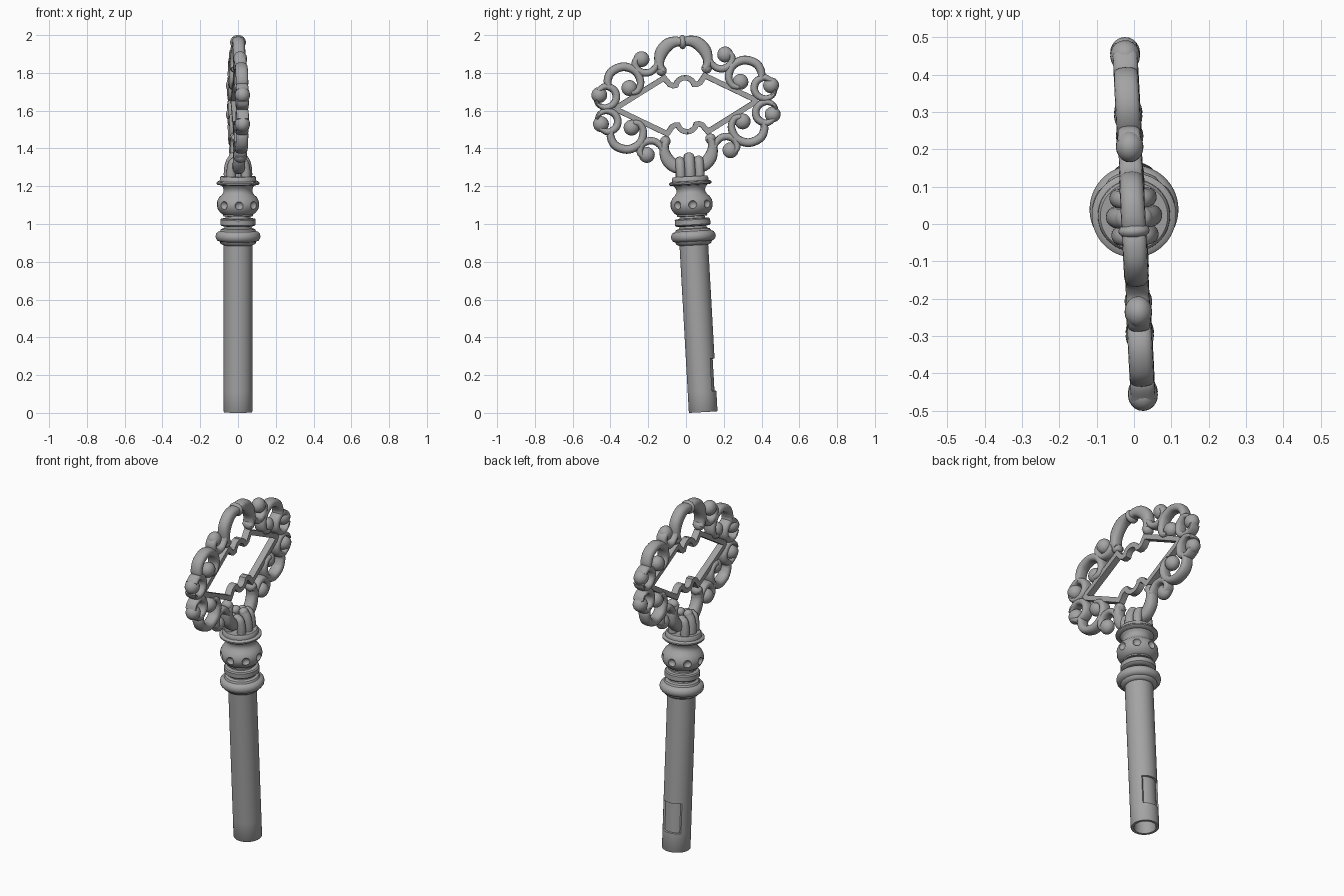
import bpy, bmesh, math
from math import sin, cos, pi, radians
from mathutils import Vector, Matrix

if "Cube" in bpy.data.objects:
    bpy.data.objects.remove(bpy.data.objects["Cube"])

# whole key leans about x and is twisted slightly about its own axis
POSE = (Matrix.Translation((0, 0.091, 0.004)) @ Matrix.Rotation(radians(3.2), 4, 'X')
        @ Matrix.Rotation(radians(3), 4, 'Z'))
C = 1.63  # height of the bow centre along the key axis

# dark grey metal
metal = bpy.data.materials.new("dark_metal")
metal.diffuse_color = (0.37, 0.37, 0.37, 1)
metal.use_nodes = True
metal.node_tree.nodes["Principled BSDF"].inputs["Base Color"].default_value = metal.diffuse_color


def finish(name, bm):
    bmesh.ops.remove_doubles(bm, verts=bm.verts, dist=1e-5)
    bmesh.ops.recalc_face_normals(bm, faces=bm.faces)
    me = bpy.data.meshes.new(name)
    bm.to_mesh(me)
    bm.free()
    me.materials.append(metal)
    ob = bpy.data.objects.new(name, me)
    bpy.context.collection.objects.link(ob)
    return ob


def skin(bm, rings, caps=True):
    rows = [[bm.verts.new(p) for p in ring] for ring in rings]
    n = len(rows[0])
    for a, b in zip(rows, rows[1:]):
        for i in range(n):
            j = (i + 1) % n
            bm.faces.new((a[i], a[j], b[j], b[i]))
    if caps:
        bm.faces.new(rows[0])
        bm.faces.new(rows[-1])


def lathe(name, profile, n=64, radius=lambda r, z, a: r):
    bm = bmesh.new()
    rings = []
    for r, z in profile:
        ring = []
        for i in range(n):
            a = 2 * pi * i / n
            k = radius(r, z, a)
            ring.append((k * cos(a), k * sin(a), z))
        rings.append(ring)
    skin(bm, rings, caps=False)
    return finish(name, bm)


def smooth(pts, sub=7):
    """Catmull-Rom through (s, q, radius) points."""
    v = [Vector(p) for p in pts]
    v = [2 * v[0] - v[1]] + v + [2 * v[-1] - v[-2]]
    out = []
    for i in range(1, len(v) - 2):
        a, b, c, d = v[i - 1:i + 3]
        for k in range(sub):
            t = k / sub
            out.append(0.5 * (2 * b + (c - a) * t + (2 * a - 5 * b + 4 * c - d) * t * t
                              + (3 * b - a - 3 * c + d) * t ** 3))
    return out + [v[-2]]


def sweep(bm, path, section, place):
    """Planar sweep; section gives (in-plane factor of radius, thickness)."""
    rings = []
    for i, p in enumerate(path):
        d0 = (p - path[max(i - 1, 0)]).xy
        d1 = (path[min(i + 1, len(path) - 1)] - p).xy
        d0 = d0.normalized() if d0.length else d1.normalized()
        d1 = d1.normalized() if d1.length else d0
        t = (d0 + d1).normalized()
        miter = 1 / max(t.dot(d1), 0.6)
        rings.append([place(p.x - t.y * a * p.z * miter, p.y + t.x * a * p.z * miter, b)
                      for a, b in section])
    skin(bm, rings)


def oval(thick, n=16, e=1.0):
    """Oval section, squarer as e drops below 1."""
    f = lambda v: math.copysign(abs(v) ** e, v)
    return [(f(cos(2 * pi * i / n)), thick * f(sin(2 * pi * i / n))) for i in range(n)]


def ball(bm, pos, size):
    m = Matrix.Translation(pos) @ Matrix.Diagonal((*size, 1))
    bmesh.ops.create_uvsphere(bm, u_segments=20, v_segments=12, radius=1, matrix=m)


QUADS = [(su, sq) for su in (1, -1) for sq in (1, -1)]


def bow_part(name, path, section, balls=()):
    """One bow member repeated in all four quarters."""
    bm = bmesh.new()
    for su, sq in QUADS:
        sweep(bm, path, section, lambda s, q, t: (t, su * s, C + sq * q))
        for s, q, r, rx in balls:
            ball(bm, (0, su * s, C + sq * q), (rx, r, r))
    return finish(name, bm)


# hollow shaft with a shallow recess on the back
def recess(r, z, a):
    inside = abs(a - pi / 2) < radians(46) and 0.11 < z < 0.28 and r > 0.07
    return 0.066 if inside else r


lathe("shaft", [(0, 0.4), (0.057, 0.4), (0.057, 0.006), (0.06, 0), (0.074, 0), (0.076, 0.003),
                (0.076, 0.109), (0.076, 0.111), (0.076, 0.279), (0.076, 0.281),
                (0.076, 0.9), (0, 0.9)], 96, recess)

# turned collar rings
lathe("collar", [(0, 0.885), (0.078, 0.885), (0.092, 0.893), (0.097, 0.905), (0.108, 0.909),
                 (0.116, 0.919), (0.119, 0.932), (0.116, 0.945), (0.108, 0.955), (0.095, 0.96),
                 (0.09, 0.97), (0.075, 0.975), (0.07, 0.985), (0.088, 0.988), (0.094, 0.994),
                 (0.094, 1.02), (0.088, 1.026), (0.068, 1.028), (0.066, 1.038),
                 (0.08, 1.04), (0.08, 1.052), (0, 1.052)])

# bulb with flared neck and flange
bulb = lathe("bulb", [(0, 1.045), (0.075, 1.045), (0.092, 1.056), (0.105, 1.073), (0.112, 1.09),
                      (0.113, 1.105), (0.109, 1.122), (0.099, 1.14), (0.085, 1.153),
                      (0.077, 1.166), (0.076, 1.178), (0.08, 1.192), (0.09, 1.203),
                      (0.108, 1.206), (0.113, 1.211), (0.113, 1.218), (0.108, 1.223),
                      (0.097, 1.225), (0.096, 1.243), (0.09, 1.25), (0, 1.25)])

# ring of dimples cut into the bulb
bm = bmesh.new()
for i in range(8):
    a = i * pi / 4
    ball(bm, (0.117 * cos(a), 0.117 * sin(a), 1.1), (0.023,) * 3)
cutter = finish("dimple_cutter", bm)
cutter.hide_render = True
mod = bulb.modifiers.new("dimples", 'BOOLEAN')
mod.operation, mod.object, mod.solver = 'DIFFERENCE', cutter, 'EXACT'
bpy.context.view_layer.objects.active = bulb
bulb.select_set(True)
bpy.ops.object.modifier_apply(modifier=mod.name)
bpy.data.objects.remove(cutter)

# rounded lobes clasping the foot of the bow
bm = bmesh.new()
for side in (1, -1):
    for u, x, top, r in ((0, 0.047, 1.352, 0.028), (0.05, 0.038, 1.335, 0.025),
                         (-0.05, 0.038, 1.335, 0.025)):
        path = smooth([(x, 1.23, r), (x, 1.28, r), (x - 0.008, 1.32, r), (x - 0.022, top, r * 0.85)])
        sweep(bm, path, oval(r), lambda s, q, t: (side * s, u + t, q))
        ball(bm, (side * (x - 0.022), u, top), (r * 0.9, r, r * 0.9))
finish("foot_lobes", bm)

# large C scrolls
bow_part("large_scroll",
         smooth([(0.285, 0.078, 0.016), (0.25, 0.09, 0.018), (0.234, 0.135, 0.02),
                 (0.258, 0.193, 0.022), (0.32, 0.219, 0.023), (0.383, 0.197, 0.023),
                 (0.408, 0.15, 0.021), (0.402, 0.11, 0.016)]),
         oval(0.033, e=0.8), [(0.295, 0.105, 0.042, 0.038)])

# small end scrolls
bow_part("end_scroll",
         smooth([(0.462, 0.10, 0.015), (0.42, 0.121, 0.018), (0.378, 0.1, 0.02),
                 (0.366, 0.06, 0.02), (0.385, 0.024, 0.019), (0.425, 0.009, 0.017),
                 (0.462, 0.024, 0.013), (0.478, 0.05, 0.01)]),
         oval(0.033, e=0.8), [(0.456, 0.077, 0.042, 0.04)])

# little hooked scrolls beside the arches
bow_part("hook_scroll",
         smooth([(0.235, 0.268, 0.016), (0.257, 0.24, 0.018), (0.25, 0.203, 0.02),
                 (0.218, 0.182, 0.02), (0.18, 0.183, 0.019), (0.152, 0.205, 0.017),
                 (0.138, 0.235, 0.012)]),
         oval(0.031, e=0.8), [(0.222, 0.254, 0.042, 0.037)])

# swelling arches above and below
bow_part("arch",
         smooth([(0.0, 0.333, 0.022), (0.04, 0.336, 0.028), (0.08, 0.321, 0.034),
                 (0.114, 0.284, 0.034), (0.128, 0.24, 0.027), (0.124, 0.205, 0.022),
                 (0.108, 0.185, 0.016)]),
         oval(0.033, e=0.8), [(0.12, 0.187, 0.028, 0.032)])

# beads joining the arch halves
bm = bmesh.new()
for sq in (1, -1):
    ball(bm, (0, 0, C + sq * 0.332), (0.042, 0.022, 0.038))
finish("arch_bead", bm)

# thin diamond frame with notched centre
bar = 0.014
arc = [(0.05 * cos(a), 0.093 + 0.05 * sin(a), bar)
       for a in (radians(15 + 12.5 * i) for i in range(7))]
bow_part("diamond_frame",
         [Vector(p) for p in [(0.378, 0, bar), (0.108, 0.148, bar), (0.08, 0.112, bar),
                              (0.062, 0.104, bar)] + arc],
         [(1, 0.019), (-1, 0.019), (-1, -0.019), (1, -0.019)])

# pose every part and shade
for ob in bpy.context.collection.objects:
    ob.matrix_world = POSE
    ob.select_set(True)
bpy.ops.object.shade_smooth_by_angle(angle=radians(38))
